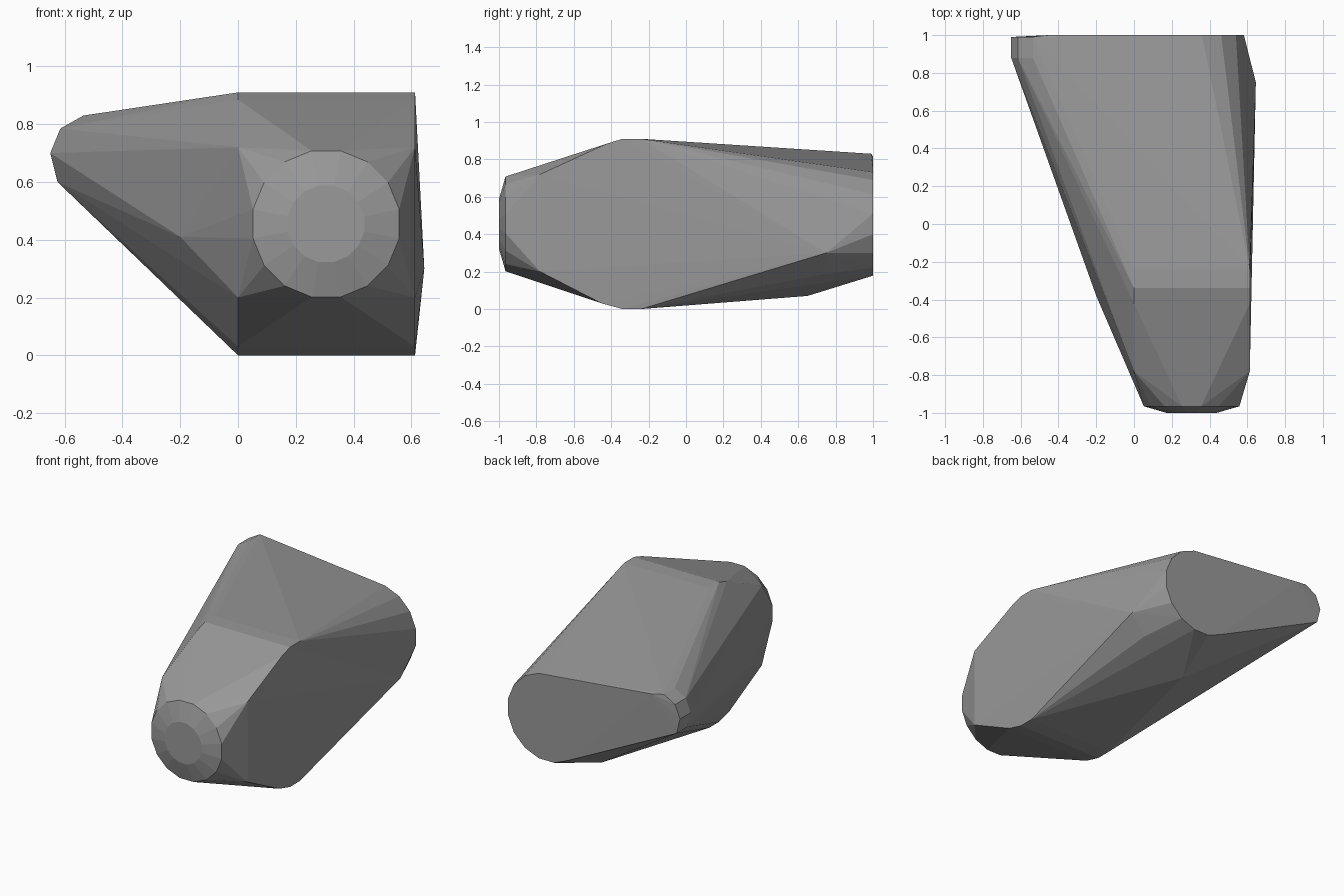
import bpy, bmesh
from math import sin, cos, pi

if "Cube" in bpy.data.objects:
    bpy.data.objects.remove(bpy.data.objects["Cube"])


def disc(y, r, sides=16, cx=0.305, cz=0.455):
    """Ring of points facing the y axis."""
    return [(cx + r * cos(2 * pi * (i + 0.5) / sides), y,
             cz + r * sin(2 * pi * (i + 0.5) / sides)) for i in range(sides)]


points = []

# Round nose: small front cap and wider rim behind it
points += disc(-1.0, 0.135)
points += disc(-0.965, 0.258)

# Wide body slab: one side profile (y, z) repeated at both flanks
profile = [(-0.24, 0.91), (-0.34, 0.91), (-0.42, 0.885), (-0.78, 0.72),
           (-0.78, 0.20), (-0.45, 0.03), (-0.34, 0.0), (-0.24, 0.0)]
for x in (0.0, 0.613):
    points += [(x, y, z) for y, z in profile]

# Round tail end
points += disc(1.0, 0.282)

# Rounded tip reaching out to the left at the back
tip = [(-0.535, 0.83), (-0.615, 0.785), (-0.65, 0.70), (-0.625, 0.60)]
for y in (0.88, 0.99):
    points += [(x, y, z) for x, z in tip]
points.append((-0.45, 1.0, 0.815))

# Left flank bulge and lower right rear bulge
points += [(-0.20, -0.38, 0.41), (0.645, 0.75, 0.30),
           (0.53, 0.73, 0.185), (0.157, 0.65, 0.07)]

# Wrap everything in one faceted shell
bm = bmesh.new()
for p in points:
    bm.verts.new(p)
hull = bmesh.ops.convex_hull(bm, input=bm.verts[:])
inner = {e for e in hull["geom_interior"] + hull["geom_unused"]
         if isinstance(e, bmesh.types.BMVert)}
bmesh.ops.delete(bm, geom=list(inner), context="VERTS")
bmesh.ops.dissolve_limit(bm, angle_limit=0.01, verts=bm.verts[:], edges=bm.edges[:])
bmesh.ops.recalc_face_normals(bm, faces=bm.faces[:])

mesh = bpy.data.meshes.new("faceted_shell")
bm.to_mesh(mesh)
bm.free()
shell = bpy.data.objects.new("faceted_shell", mesh)
bpy.context.collection.objects.link(shell)

# Dark grey surface
grey = bpy.data.materials.new("dark_grey")
grey.diffuse_color = (0.32, 0.32, 0.32, 1.0)
grey.use_nodes = True
grey.node_tree.nodes["Principled BSDF"].inputs["Base Color"].default_value = grey.diffuse_color
mesh.materials.append(grey)
